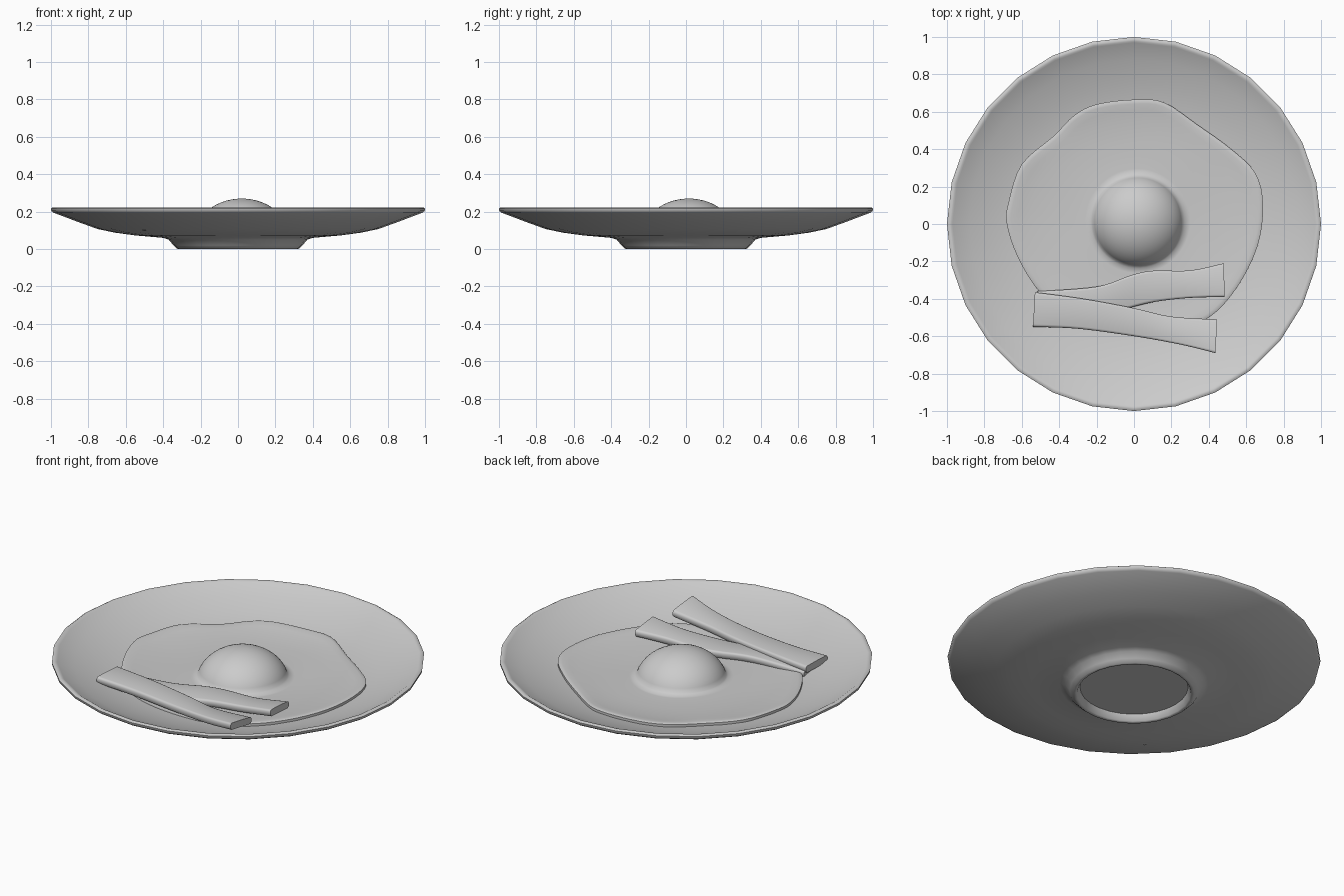
import bpy, bmesh, math
from mathutils import Vector

if "Cube" in bpy.data.objects:
    bpy.data.objects.remove(bpy.data.objects["Cube"])

mat = bpy.data.materials.new("light grey")
mat.diffuse_color = (0.6, 0.6, 0.6, 1)
mat.use_nodes = True
mat.node_tree.nodes["Principled BSDF"].inputs["Base Color"].default_value = mat.diffuse_color


def finish(name, bm, angle=50):
    bmesh.ops.recalc_face_normals(bm, faces=bm.faces[:])
    me = bpy.data.meshes.new(name)
    bm.to_mesh(me)
    bm.free()
    ob = bpy.data.objects.new(name, me)
    bpy.context.collection.objects.link(ob)
    me.materials.append(mat)
    bpy.ops.object.select_all(action='DESELECT')
    ob.select_set(True)
    bpy.context.view_layer.objects.active = ob
    bpy.ops.object.shade_smooth_by_angle(angle=math.radians(angle))
    return ob


def loft(bm, rings):
    """Join closed rings of points with quads; return vertex rings."""
    vr = [[bm.verts.new(p) for p in r] for r in rings]
    for a, b in zip(vr, vr[1:]):
        n = len(a)
        for i in range(n):
            bm.faces.new((a[i], a[(i + 1) % n], b[(i + 1) % n], b[i]))
    return vr


def spline(p, s):
    """Catmull-Rom through four points."""
    a, b, c, d = (Vector(q) for q in p)
    return 0.5 * (2 * b + (c - a) * s + (2 * a - 5 * b + 4 * c - d) * s * s
                  + (3 * b - a - 3 * c + d) * s ** 3)


# plate: revolved profile, underside with recessed foot, then inner surface
INNER = [(0.0, 0.085), (0.35, 0.086), (0.5, 0.092), (0.62, 0.105), (0.75, 0.135),
         (0.88, 0.178), (0.97, 0.217)]
UNDER = [(0.29, 0.04), (0.305, 0.005), (0.315, 0.0), (0.325, 0.002), (0.345, 0.02),
         (0.37, 0.05), (0.40, 0.06), (0.55, 0.073), (0.66, 0.088), (0.75, 0.107),
         (0.85, 0.143), (0.985, 0.194), (0.998, 0.203), (1.0, 0.217), (0.99, 0.223),
         (0.978, 0.222)]


def plate_z(r):
    for (r0, z0), (r1, z1) in zip(INNER, INNER[1:]):
        if r <= r1:
            return z0 + (z1 - z0) * (r - r0) / (r1 - r0)
    return INNER[-1][1]


N = 28
bm = bmesh.new()
prof = UNDER + INNER[:0:-1]
vr = loft(bm, [[(r * math.cos(2 * math.pi * i / N), r * math.sin(2 * math.pi * i / N), z)
                for i in range(N)] for r, z in prof])
bm.faces.new(vr[0])
bm.faces.new(vr[-1])
finish("plate", bm)

# fried egg: irregular white with the yolk dome blended in
OUT = [(.69, .1), (.65, .27), (.52, .40), (.34, .53), (.16, .65), (0, .665), (-.2, .64),
       (-.32, .58), (-.43, .47), (-.60, .32), (-.67, .12), (-.68, 0), (-.62, -.18),
       (-.5, -.37), (-.33, -.51), (-.1, -.57), (.2, -.57), (.4, -.5), (.55, -.34), (.66, -.12)]
n = len(OUT)
outline = [spline([OUT[(i + k) % n] for k in (-1, 0, 1, 2)], j / 4)
           for i in range(n) for j in range(4)]
C = Vector((0.02, 0.015))
dirs = [(p - C).normalized() for p in outline]
rings = []
for th in range(5, 76, 7):
    r, z = 0.25 * math.sin(math.radians(th)), 0.07 + 0.2 * math.cos(math.radians(th))
    rings.append([(C.x + d.x * r, C.y + d.y * r, z) for d in dirs])
rings.append([(C.x + d.x * .251, C.y + d.y * .251, .117) for d in dirs])
for t in (0, .04, .12, .25, .4, .55, .7, .85, .94, .98, 1.0, 1.0):
    ring = []
    for d, p in zip(dirs, outline):
        q = (C + d * 0.265).lerp(p, t)
        bump = 0.004 * math.sin(7 * q.x + 2) * math.cos(6 * q.y) * (1 - t)
        lift = 0.024 - (0.004 if t > .96 else 0) - (0.005 if t > .99 else 0)
        ring.append((q.x, q.y, plate_z(q.length) + lift + bump))
    rings.append(ring)
rings[-1] = [(x, y, plate_z(math.hypot(x, y)) - 0.004) for x, y, z in rings[-1]]
bm = bmesh.new()
vr = loft(bm, rings)
bm.faces.new(vr[0])
finish("fried_egg", bm, 60)


# bacon: wavy strips; each station is x, y, z of back top edge, then of front top edge
def bacon(name, stations, thick=0.04):
    pts = [stations[0]] + stations + [stations[-1]]
    rings = []
    for i in range(len(stations) - 1):
        last = i == len(stations) - 2
        for j in range(7 if last else 6):
            s = j / 6
            a = spline([p[0] for p in pts[i:i + 4]], s)
            b = spline([p[1] for p in pts[i:i + 4]], s)
            # rounded rectangle section: fraction across, depth below top
            sec = [(0, .7), (0, .25), (.03, .06), (.08, 0), (.5, -.03), (.92, 0), (.97, .06),
                   (1, .25), (1, .75), (.95, 1), (.5, 1), (.05, 1)]
            rings.append([a.lerp(b, u) - Vector((0, 0, thick * v)) for u, v in sec])
    bm = bmesh.new()
    vr = loft(bm, rings)
    bm.faces.new(vr[0])
    bm.faces.new(vr[-1])
    finish(name, bm, 45)


bacon("bacon_back", [
    ((-.52, -.36, .138), (-.51, -.53, .14)),
    ((-.2, -.335, .15), (-.2, -.50, .14)),
    ((-.02, -.275, .155), (-.03, -.45, .145)),
    ((.1, -.25, .155), (.12, -.415, .155)),
    ((.3, -.248, .16), (.3, -.395, .165)),
    ((.48, -.21, .172), (.485, -.39, .188))])
bacon("bacon_front", [
    ((-.53, -.365, .168), (-.54, -.55, .17)),
    ((-.27, -.40, .168), (-.3, -.56, .165)),
    ((0, -.45, .165), (0, -.60, .165)),
    ((.2, -.495, .165), (.25, -.645, .18)),
    ((.445, -.51, .183), (.435, -.69, .21))])
